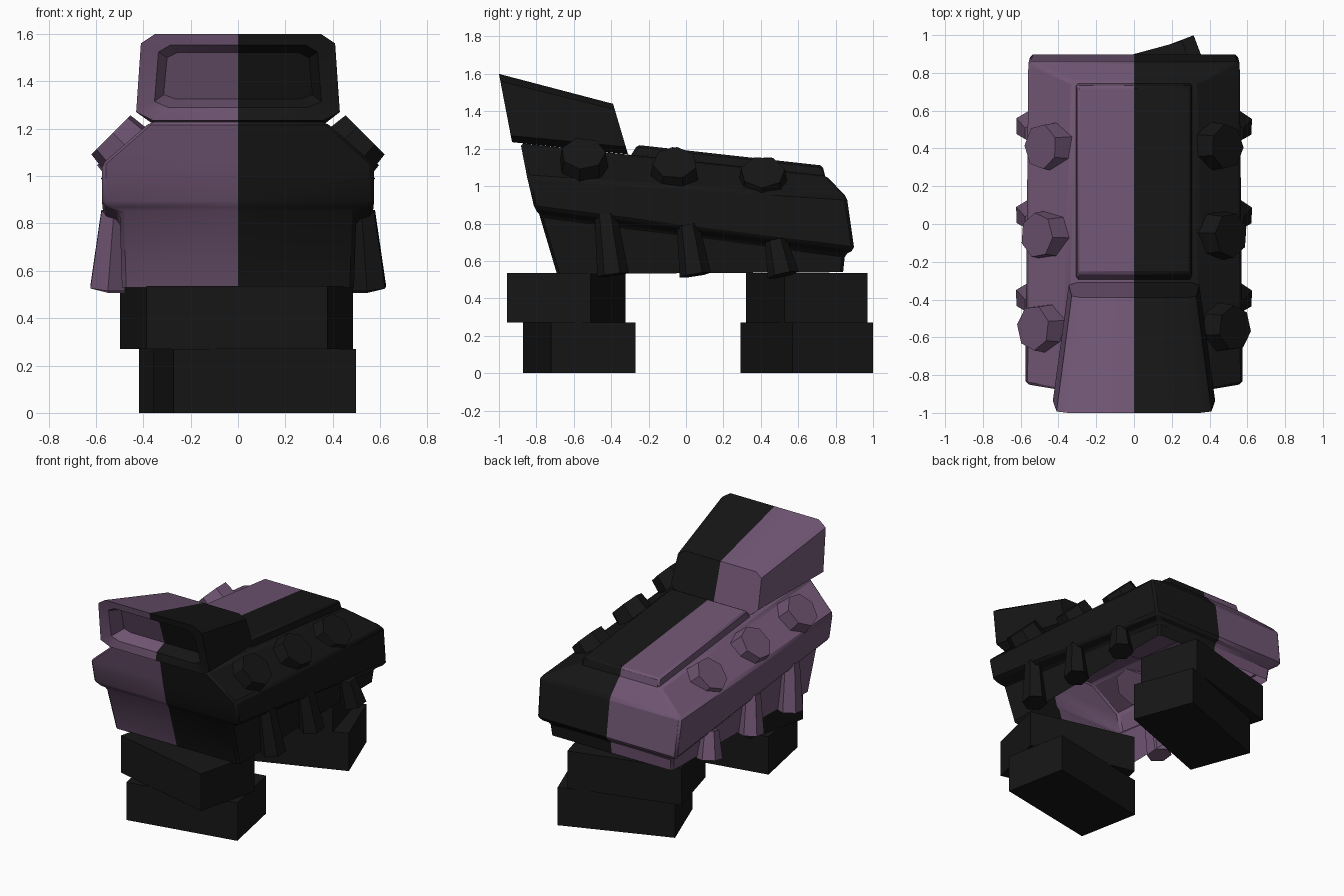
import bpy, bmesh, math
from mathutils import Vector

if "Cube" in bpy.data.objects:
    bpy.data.objects.remove(bpy.data.objects["Cube"])


def material(name, color):
    m = bpy.data.materials.new(name)
    m.diffuse_color = (*color, 1)
    m.use_nodes = True
    m.node_tree.nodes["Principled BSDF"].inputs["Base Color"].default_value = m.diffuse_color
    return m


DARK = material("dark", (0.008, 0.008, 0.008))
TINT = material("muted_purple", (0.16, 0.09, 0.17))


def finish(bm, name, bevel=0, split=True):
    # cut along the centre so the two halves carry their own colour
    if split:
        bmesh.ops.bisect_plane(bm, geom=bm.verts[:] + bm.edges[:] + bm.faces[:],
                               plane_co=(0, 0, 0), plane_no=(1, 0, 0))
    bmesh.ops.recalc_face_normals(bm, faces=bm.faces)
    for f in bm.faces:
        f.material_index = 1 if split and f.calc_center_median().x < 0 else 0
    me = bpy.data.meshes.new(name)
    bm.to_mesh(me)
    bm.free()
    me.materials.append(DARK)
    me.materials.append(TINT)
    ob = bpy.data.objects.new(name, me)
    bpy.context.collection.objects.link(ob)
    if bevel:
        b = ob.modifiers.new("Bevel", 'BEVEL')
        b.width, b.segments, b.limit_method = bevel, 1, 'ANGLE'
        b.angle_limit = math.radians(25)
    bpy.context.view_layer.objects.active = ob
    ob.select_set(True)
    bpy.ops.object.shade_smooth_by_angle(angle=math.radians(30))
    ob.select_set(False)
    return ob


def loft(rings, name, bevel=0, cap_start=True, cap_end=True):
    bm = bmesh.new()
    rows = [[bm.verts.new(p) for p in r] for r in rings]
    for a, b in zip(rows, rows[1:]):
        for i in range(len(a)):
            j = (i + 1) % len(a)
            bm.faces.new((a[i], a[j], b[j], b[i]))
    if cap_start:
        bm.faces.new(rows[0])
    if cap_end:
        bm.faces.new(rows[-1])
    return finish(bm, name, bevel)


def quad(front, back):
    (fx, fy, fz), (bx, by, bz) = front, back
    return [(-fx, fy, fz), (fx, fy, fz), (bx, by, bz), (-bx, by, bz)]


def cone(name, base, tip, r1, r2, sides, spin=0):
    base, tip = Vector(base), Vector(tip)
    bm = bmesh.new()
    bmesh.ops.create_cone(bm, cap_ends=True, segments=sides, radius1=r1, radius2=r2,
                          depth=(tip - base).length)
    rot = (tip - base).to_track_quat('Z', 'Y').to_matrix()
    for v in bm.verts:
        c, s = math.cos(spin), math.sin(spin)
        p = Vector((v.co.x * c - v.co.y * s, v.co.x * s + v.co.y * c, v.co.z))
        v.co = rot @ p + (base + tip) / 2
    return finish(bm, name)


# Hull shell with skirt, open underneath
loft([quad((.49, -.69, .53), (.48, .84, .54)),
      quad((.50, -.785, .85), (.49, .85, .635)),
      quad((.575, -.81, .88), (.55, .90, .66)),
      quad((.575, -.85, 1.05), (.56, .86, .94)),
      quad((.37, -.885, 1.23), (.32, .75, 1.055))],
     "hull", bevel=.015, cap_start=False)

# Raised back plate
loft([quad((.31, -.31, 1.14), (.31, .75, 1.03)),
      quad((.30, -.26, 1.22), (.30, .73, 1.11))], "back_plate", bevel=.012)


# Head: chamfered box with a recessed front
def head_ring(half, y0, y1):
    z0, z1 = half[0][1], half[-1][1]
    right = [(x, y0 + (y1 - y0) * (z - z0) / (z1 - z0), z) for x, z in half]
    return right + [(-x, y, z) for x, y, z in reversed(right)]


def shrink(ring, sx, sz, push):
    return [(x * sx, y + push, 1.43 + (z - 1.43) * sz) for x, y, z in ring]


front = head_ring([(.36, 1.235), (.43, 1.27), (.41, 1.56), (.35, 1.60)], -.93, -1.0)
back = head_ring([(.30, 1.17), (.345, 1.21), (.33, 1.41), (.28, 1.44)], -.31, -.39)
loft([back, front, shrink(front, .82, .72, .01), shrink(front, .73, .54, .10)], "head")

# Bolts on the sloped shoulders and flared fins along the skirt
for side, label in ((-1, "left"), (1, "right")):
    for i, (x, y, z) in enumerate([(.50, -.55, 1.14), (.48, -.06, 1.09), (.46, .41, 1.04)]):
        cone(f"{label}_bolt_{i}", (side * (x - .05), y, z - .05),
             (side * (x + .035), y, z + .035), .135, .12, 7, spin=.3 + i * .5)
    for i, (y, top) in enumerate([(-.39, .85), (.05, .79), (.52, .71)]):
        cone(f"{label}_fin_{i}", (side * .55, y, .525),
             (side * .525, y - .04, top), .085, .06, 6, spin=.5)

# Stacked, twisted foot blocks
for name, x, y, z0, z1, turn in [
        ("front_lower_block", .07, -.57, 0, .27, 11),
        ("front_upper_block", .05, -.64, .27, .535, -13.7),
        ("back_lower_block", .03, .645, 0, .27, 20.7),
        ("back_upper_block", -.06, .645, .27, .535, 15.2)]:
    bm = bmesh.new()
    bmesh.ops.create_cube(bm, size=1)
    bmesh.ops.scale(bm, vec=(.785, .46, z1 - z0), verts=bm.verts)
    ob = finish(bm, name, split=False)
    ob.location = (x, y, (z0 + z1) / 2)
    ob.rotation_euler.z = math.radians(turn)
